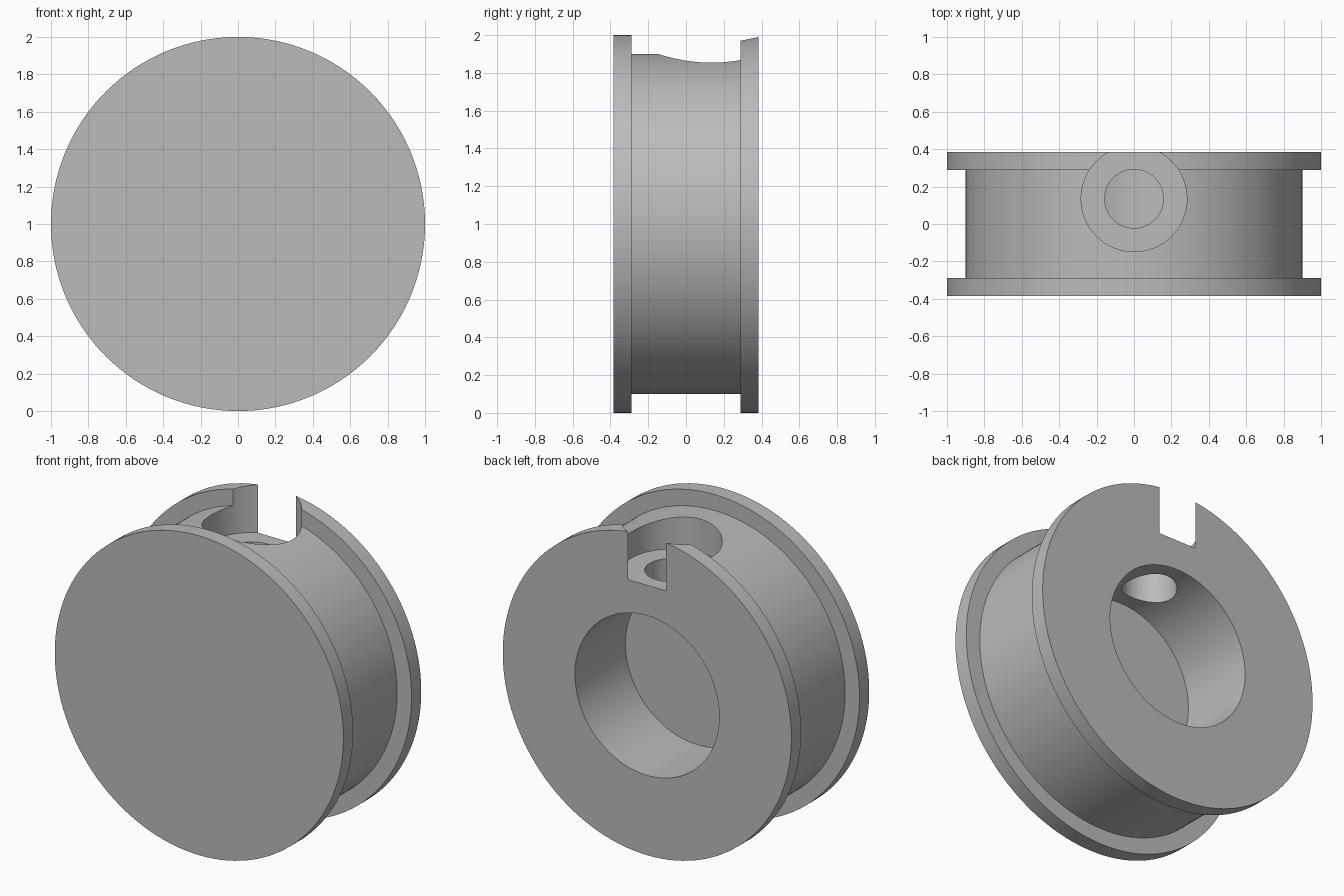
import bpy, math
from mathutils import Matrix

cube = bpy.data.objects.get("Cube")
if cube:
    bpy.data.objects.remove(cube, do_unlink=True)

SEGMENTS = 128
CENTRE_Z = 1.0

grey = bpy.data.materials.new("plain grey")
grey.use_nodes = True
grey.diffuse_color = (0.5, 0.5, 0.5, 1)
grey.node_tree.nodes["Principled BSDF"].inputs["Base Color"].default_value = (0.5, 0.5, 0.5, 1)


def lathe(name, profile):
    """Revolve (radius, y) points about the wheel axis; the ends lie on the axis."""
    verts, rings, faces = [], [], []
    for radius, y in profile:
        count = SEGMENTS if radius else 1
        rings.append(range(len(verts), len(verts) + count))
        for i in range(count):
            a = math.tau * i / SEGMENTS
            verts.append((radius * math.sin(a), y, CENTRE_Z + radius * math.cos(a)))
    for a, b in zip(rings, rings[1:]):
        if len(a) == 1:
            faces.append(list(b))
        elif len(b) == 1:
            faces.append(list(reversed(a)))
        else:
            for i in range(SEGMENTS):
                j = (i + 1) % SEGMENTS
                faces.append((a[i], b[i], b[j], a[j]))
    # The axis points only mark the end caps
    used = sorted({v for f in faces for v in f})
    remap = {v: i for i, v in enumerate(used)}
    mesh = bpy.data.meshes.new(name)
    mesh.from_pydata([verts[v] for v in used], [], [[remap[v] for v in f] for f in faces])
    mesh.materials.append(grey)
    obj = bpy.data.objects.new(name, mesh)
    bpy.context.collection.objects.link(obj)
    return obj


def drill(target, name, radius, y, bottom, top):
    """Cut a vertical round hole into the target."""
    bpy.ops.mesh.primitive_cylinder_add(vertices=64, radius=radius, depth=top - bottom,
                                        location=(0, y, (top + bottom) / 2))
    cutter = bpy.context.object
    cutter.name = name
    cutter.data.materials.append(grey)
    cutter.hide_render = True
    mod = target.modifiers.new(name, 'BOOLEAN')
    mod.operation = 'DIFFERENCE'
    mod.solver = 'EXACT'
    mod.object = cutter
    bpy.context.view_layer.objects.active = target
    bpy.ops.object.modifier_apply(modifier=name)
    bpy.data.objects.remove(cutter, do_unlink=True)


# Flanged wheel with a closed front and a blind bore from the back
HALF, INNER, RIM, BORE = 0.385, 0.289, 0.9, 0.5
BORE_FLOOR = -0.115
wheel = lathe("flanged_wheel", [
    (0, -HALF), (1, -HALF), (1, -INNER), (RIM, -INNER),
    (RIM, INNER), (1, INNER), (1, HALF), (BORE, HALF),
    (BORE, BORE_FLOOR), (0, BORE_FLOOR)])

# Make all normals point outwards
import bmesh
bm = bmesh.new()
bm.from_mesh(wheel.data)
bmesh.ops.recalc_face_normals(bm, faces=bm.faces)
bm.to_mesh(wheel.data)
bm.free()

# Counterbored screw hole in the top, opening through the back flange
HOLE_Y = 0.135
drill(wheel, "counterbore", 0.283, HOLE_Y, 1.69, 2.2)
drill(wheel, "screw_hole", 0.157, HOLE_Y, 1.2, 2.1)

# Smooth round walls with crisp edges
bpy.ops.object.select_all(action='DESELECT')
wheel.select_set(True)
bpy.context.view_layer.objects.active = wheel
bpy.ops.object.shade_smooth_by_angle(angle=math.radians(30))
